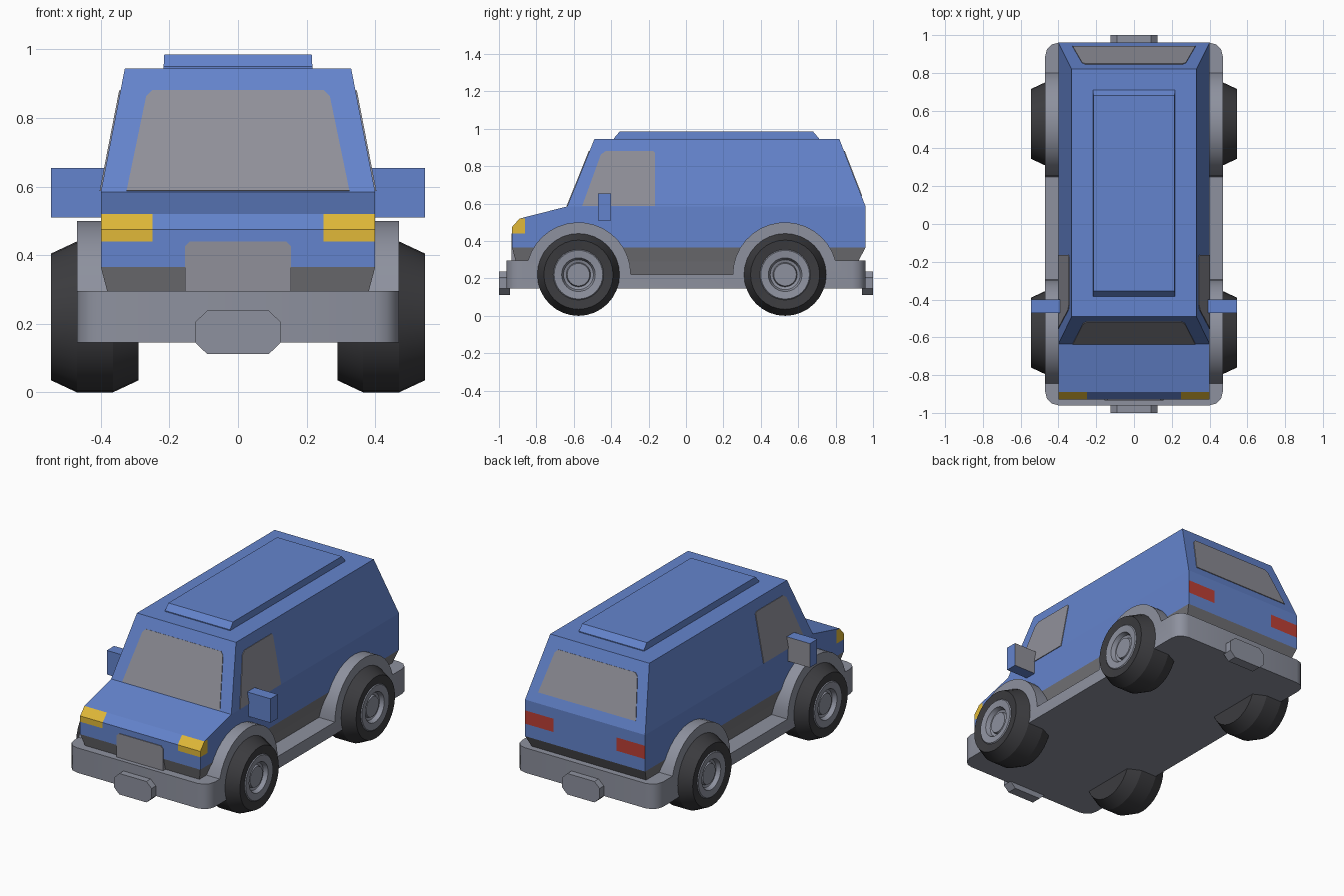
import bpy, bmesh, math
from mathutils import Vector

if "Cube" in bpy.data.objects:
    bpy.data.objects.remove(bpy.data.objects["Cube"])


def mat(name, *rgb):
    m = bpy.data.materials.new(name)
    m.diffuse_color = (*rgb, 1)
    m.use_nodes = True
    m.node_tree.nodes["Principled BSDF"].inputs["Base Color"].default_value = m.diffuse_color
    return m


BLUE = mat("blue paint", 0.127, 0.231, 0.61)
TRIM = mat("grey trim", 0.27, 0.285, 0.345)
SKIRT = mat("dark grey skirt", 0.18, 0.18, 0.195)
GLASS = mat("grey glass", 0.28, 0.28, 0.32)
YELLOW = mat("yellow lamp", 0.75, 0.485, 0.04)
RED = mat("red lamp", 0.5, 0.05, 0.035)
RUBBER = mat("black rubber", 0.045, 0.045, 0.05)


def finish(name, bm, mats, rule=None, smooth=None):
    bmesh.ops.recalc_face_normals(bm, faces=bm.faces)
    if rule:
        for f in bm.faces:
            f.material_index = rule(f)
    me = bpy.data.meshes.new(name)
    bm.to_mesh(me)
    bm.free()
    for m in mats:
        me.materials.append(m)
    ob = bpy.data.objects.new(name, me)
    bpy.context.collection.objects.link(ob)
    if smooth:
        bpy.ops.object.select_all(action='DESELECT')
        ob.select_set(True)
        bpy.context.view_layer.objects.active = ob
        bpy.ops.object.shade_smooth_by_angle(angle=math.radians(smooth))
    return ob


def prism(points, offset):
    """Flat polygon of 3D points, extruded by an offset vector."""
    bm = bmesh.new()
    f = bm.faces.new([bm.verts.new(p) for p in points])
    r = bmesh.ops.extrude_face_region(bm, geom=[f], use_keep_orig=True)
    vs = [v for v in r["geom"] if isinstance(v, bmesh.types.BMVert)]
    bmesh.ops.translate(bm, verts=vs, vec=offset)
    return bm


def loft(levels):
    """Stack of rectangles: z, front y, back y, half width."""
    bm = bmesh.new()
    rings = [[bm.verts.new(p) for p in ((-w, a, z), (w, a, z), (w, b, z), (-w, b, z))]
             for z, a, b, w in levels]
    for lo, hi in zip(rings, rings[1:]):
        for i in range(4):
            j = (i + 1) % 4
            bm.faces.new((lo[i], lo[j], hi[j], hi[i]))
    bm.faces.new(rings[0][::-1])
    bm.faces.new(rings[-1])
    return bm


def mirrored(half):
    return half + [(-x, z) for x, z in reversed(half)]


# Body shell, cut so the lamps and skirt are faces of it
body = loft([(0.20, -0.87, 0.88, 0.36), (0.29, -0.91, 0.92, 0.38),
             (0.365, -0.93, 0.96, 0.40), (0.475, -0.93, 0.96, 0.40),
             (0.52, -0.89, 0.96, 0.40), (0.585, -0.635, 0.96, 0.40),
             (0.945, -0.49, 0.82, 0.33)])
cuts = [((x, 0, 0), (1, 0, 0)) for x in (-0.25, 0.25, -0.21, 0.21)]
cuts += [((0, 0, 0.44), (0, 0, 1)), ((0, -0.86, 0), (0, 1, 0))]
for co, no in cuts:
    bmesh.ops.bisect_plane(body, geom=body.verts[:] + body.edges[:] + body.faces[:],
                           plane_co=co, plane_no=no)


def body_rule(f):
    c = f.calc_center_median()
    if c.z < 0.365:
        return 1
    if 0.44 < c.z < 0.52:
        if c.y < -0.86 and abs(c.x) > 0.25:
            return 2
        if c.y > 0.955 and abs(c.x) > 0.21 and f.normal.y > 0.9:
            return 3
    return 0


finish("body", body, [BLUE, SKIRT, YELLOW, RED], body_rule)

# Raised roof panel
finish("roof_panel", loft([(0.94, -0.385, 0.71, 0.217), (0.95, -0.385, 0.71, 0.217),
                           (0.985, -0.355, 0.68, 0.215)]), [BLUE])

# Windows as thin plates lying on the sloped shell
T = 0.004
front_pts = mirrored([(0.325, 0.587), (0.268, 0.862), (0.25, 0.88)])
n = Vector((0, -0.36, 0.145)).normalized()
finish("windscreen", prism([(x, -0.635 + (z - 0.585) * 0.145 / 0.36, z)
                            for x, z in front_pts], n * T), [GLASS])
back_pts = mirrored([(0.325, 0.64), (0.275, 0.862), (0.257, 0.88)])
n = Vector((0, 0.36, 0.14)).normalized()
finish("rear_window", prism([(x, 0.96 - (z - 0.585) * 0.14 / 0.36, z)
                             for x, z in back_pts], n * T), [GLASS])
side_pts = [(-0.555, 0.587), (-0.455, 0.862), (-0.43, 0.88), (-0.175, 0.88),
            (-0.165, 0.87), (-0.165, 0.587)]
for s, side in ((1, "right"), (-1, "left")):
    n = Vector((s * 0.36, 0, 0.07)).normalized()
    finish(side + "_window", prism([(s * (0.40 - (z - 0.585) * 0.07 / 0.36), y, z)
                                    for y, z in side_pts], n * T), [GLASS])

    # Door mirror with glass on its rear face
    x0, x1 = sorted((s * 0.385, s * 0.545))
    finish(side + "_mirror", prism([(x0, -0.47, 0.51), (x1, -0.47, 0.51),
                                    (x1, -0.47, 0.655), (x0, -0.47, 0.655)], (0, 0.07, 0)),
           [BLUE, GLASS], lambda f: 1 if f.normal.y > 0.9 else 0)

# Grille plate
grille = mirrored([(0.155, 0.28), (0.155, 0.425), (0.14, 0.44)])
finish("grille", prism([(x, -0.934, z) for x, z in grille], (0, 0.03, 0)), [GLASS])

# Chassis: bumpers, sills and wheel arches from one side profile
WHEELS = (-0.575, 0.53)
R, WZ = 0.28, 0.22
low = math.asin((0.295 - WZ) / R)


def arch(cy, a0, a1, n=16):
    return [(cy - R * math.cos(a0 + (a1 - a0) * i / n), WZ + R * math.sin(a0 + (a1 - a0) * i / n))
            for i in range(n + 1)]


profile = [(-0.96, 0.145), (-0.96, 0.295)] + arch(WHEELS[0], low, math.pi) \
    + arch(WHEELS[1], 0, math.pi - low) + [(0.96, 0.295), (0.96, 0.145)]
chassis = prism([(-0.47, y, z) for y, z in profile], (0.94, 0, 0))
corners = [e for e in chassis.edges
           if all(abs(v.co.y) > 0.95 for v in e.verts)
           and abs(e.verts[0].co.x - e.verts[1].co.x) < 0.01
           and abs(e.verts[0].co.y - e.verts[1].co.y) < 0.01]
bmesh.ops.bevel(chassis, geom=corners, offset=0.07, segments=3, profile=0.5, affect='EDGES')
finish("chassis", chassis, [TRIM], smooth=35)

# Bumper plates, front and back
plate = mirrored([(0.09, 0.112), (0.125, 0.145), (0.125, 0.205), (0.09, 0.238)])
for s, side in ((-1, "front"), (1, "back")):
    finish(side + "_bumper_plate", prism([(x, s * 1.0, z) for x, z in plate],
                                         (0, -s * 0.06, 0)), [TRIM])

# Wheels: lathed profile of (x, radius), tyre first and then the rim
tyre = [(0.29, 0), (0.29, 0.185), (0.365, 0.22), (0.47, 0.22), (0.545, 0.185), (0.54, 0.135)]
rim = [(0.545, 0.13), (0.54, 0.09), (0.515, 0.08), (0.51, 0.065), (0.525, 0.06), (0.525, 0)]
for cy, end in zip(WHEELS, ("front", "back")):
    for s, side in ((1, "right"), (-1, "left")):
        bm = bmesh.new()
        vs = [bm.verts.new((s * x, cy, WZ + r)) for x, r in tyre + rim]
        es = [bm.edges.new(p) for p in zip(vs, vs[1:])]
        bmesh.ops.spin(bm, geom=vs + es, cent=(0, cy, WZ), axis=(1, 0, 0),
                       angle=2 * math.pi, steps=32, use_merge=True)
        bmesh.ops.remove_doubles(bm, verts=bm.verts, dist=1e-4)

        def wheel_rule(f, cy=cy):
            far = max(math.hypot(v.co.y - cy, v.co.z - WZ) for v in f.verts)
            return 1 if far < 0.137 and abs(f.calc_center_median().x) > 0.4 else 0

        finish(f"{end}_{side}_wheel", bm, [RUBBER, TRIM], wheel_rule, smooth=20)
